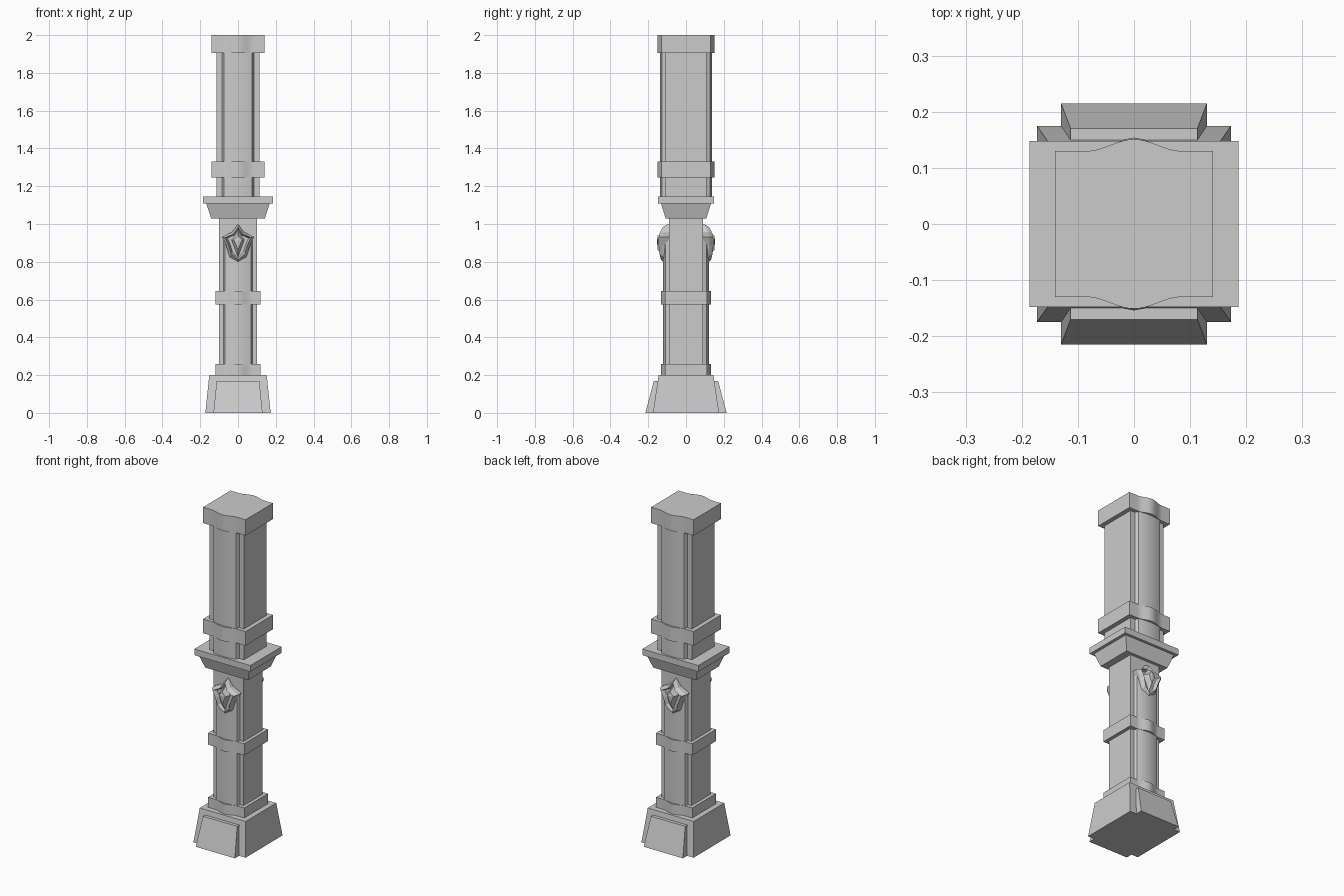
import bpy, bmesh, math

cube = bpy.data.objects.get("Cube")
if cube:
    bpy.data.objects.remove(cube, do_unlink=True)

stone = bpy.data.materials.new("grey_stone")
stone.use_nodes = True
GREY = (0.6, 0.6, 0.6, 1)
stone.diffuse_color = GREY
stone.node_tree.nodes["Principled BSDF"].inputs["Base Color"].default_value = GREY


def finish(name, bm, smooth=True):
    bmesh.ops.recalc_face_normals(bm, faces=bm.faces)
    mesh = bpy.data.meshes.new(name)
    bm.to_mesh(mesh)
    bm.free()
    mesh.materials.append(stone)
    obj = bpy.data.objects.new(name, mesh)
    bpy.context.collection.objects.link(obj)
    if smooth:
        bpy.ops.object.select_all(action='DESELECT')
        obj.select_set(True)
        bpy.context.view_layer.objects.active = obj
        bpy.ops.object.shade_smooth_by_angle(angle=math.radians(25))
    return obj


def loft(name, rings, smooth=True):
    """Skin a stack of equal-length closed rings and cap both ends."""
    bm = bmesh.new()
    loops = [[bm.verts.new(p) for p in ring] for ring in rings]
    n = len(loops[0])
    for a, b in zip(loops, loops[1:]):
        for i in range(n):
            j = (i + 1) % n
            bm.faces.new((a[i], a[j], b[j], b[i]))
    bm.faces.new(loops[0])
    bm.faces.new(loops[-1])
    return finish(name, bm, smooth)


def rect(x, y, z, cy=0):
    return [(-x, cy - y, z), (x, cy - y, z), (x, cy + y, z), (-x, cy + y, z)]


def prism(name, half, z0, z1):
    """Extrude a plan given by its back-right quarter, from corner to centre."""
    back = half + [(-x, y) for x, y in reversed(half) if x > 0]
    plan = back + [(-x, -y) for x, y in back]
    return loft(name, [[(x, y, z) for x, y in plan] for z in (z0, z1)])


def bowed(x, y, bow, edge):
    """Plan of a band whose front and back swell in a soft wave."""
    steps = 8
    wave = [(edge * (1 - i / steps),
             y + bow * (1 - math.cos(math.pi * i / steps)) / 2) for i in range(steps + 1)]
    return [(x, y)] + wave


def panelled(x, y, edge, lip, crown):
    """Plan of a shaft with a raised, rounded strip on front and back."""
    steps = 6
    arc = [(edge * (1 - i / steps),
            lip + (crown - lip) * (1 - (1 - i / steps) ** 2)) for i in range(steps + 1)]
    return [(x, y), (edge + 0.009, y)] + arc


# Flared base with a raised panel at front and back
loft("base", [rect(0.173, 0.175, 0), rect(0.152, 0.145, 0.2)], False)
for side, name in ((-1, "front_base_panel"), (1, "back_base_panel")):
    loft(name, [rect(0.13, 0.04, 0, side * 0.175),
                rect(0.113, 0.04, 0.17, side * 0.13)], False)

# Lower shaft, its collar and band
prism("lower_shaft", [(0.1, 0.09), (0, 0.09)], 0.2, 1.04)
prism("lower_shaft_strips", panelled(0.098, 0.088, 0.069, 0.109, 0.122), 0.2, 0.93)
prism("lower_collar", bowed(0.12, 0.112, 0.02, 0.075), 0.2, 0.26)
prism("lower_band", bowed(0.12, 0.112, 0.02, 0.075), 0.575, 0.645)

# Moulded ledge between the shafts
loft("ledge", [rect(0.142, 0.108, 1.03), rect(0.168, 0.132, 1.108),
               rect(0.186, 0.148, 1.108), rect(0.186, 0.148, 1.145)], False)

# Upper shaft, band and cap
prism("upper_shaft", panelled(0.115, 0.108, 0.075, 0.127, 0.138), 1.14, 1.91)
prism("upper_band", bowed(0.141, 0.13, 0.021, 0.085), 1.245, 1.33)
prism("cap", bowed(0.141, 0.13, 0.021, 0.085), 1.905, 2.0)

# Pointed crest with a cut gem, on front and back
SHIELD = [(0, 1.0), (0.03, 0.958), (0.085, 0.932), (0.063, 0.885), (0.045, 0.825), (0, 0.785)]
SHIELD += [(-x, z) for x, z in reversed(SHIELD[1:-1])]


def shield_ring(scale, depth, side):
    ring = []
    for x, z in SHIELD:
        zz = 0.91 + (z - 0.91) * scale
        lean = max(0, zz - 0.94) * 0.5 + max(0, 0.86 - zz) * 0.25
        ring.append((x * scale, side * (depth - lean), zz))
    return ring


def gem(name, side):
    bm = bmesh.new()
    outline = ((0, 0.962), (0.036, 0.917), (0, 0.815), (-0.036, 0.917))
    base = [bm.verts.new((x, side * 0.115, z)) for x, z in outline]
    table = [bm.verts.new((x * 0.6, side * 0.15, 0.913 + (z - 0.913) * 0.5)) for x, z in outline]
    tip = bm.verts.new((0, side * 0.154, 0.912))
    for i in range(4):
        j = (i + 1) % 4
        bm.faces.new((base[i], base[j], table[j], table[i]))
        bm.faces.new((table[i], table[j], tip))
    bm.faces.new(base)
    finish(name, bm, False)


for side, word in ((-1, "front"), (1, "back")):
    loft(word + "_crest", [shield_ring(s, d, side) for s, d in
                           ((1, 0.085), (1, 0.125), (0.8, 0.145), (0.66, 0.12))], False)
    gem(word + "_gem", side)
